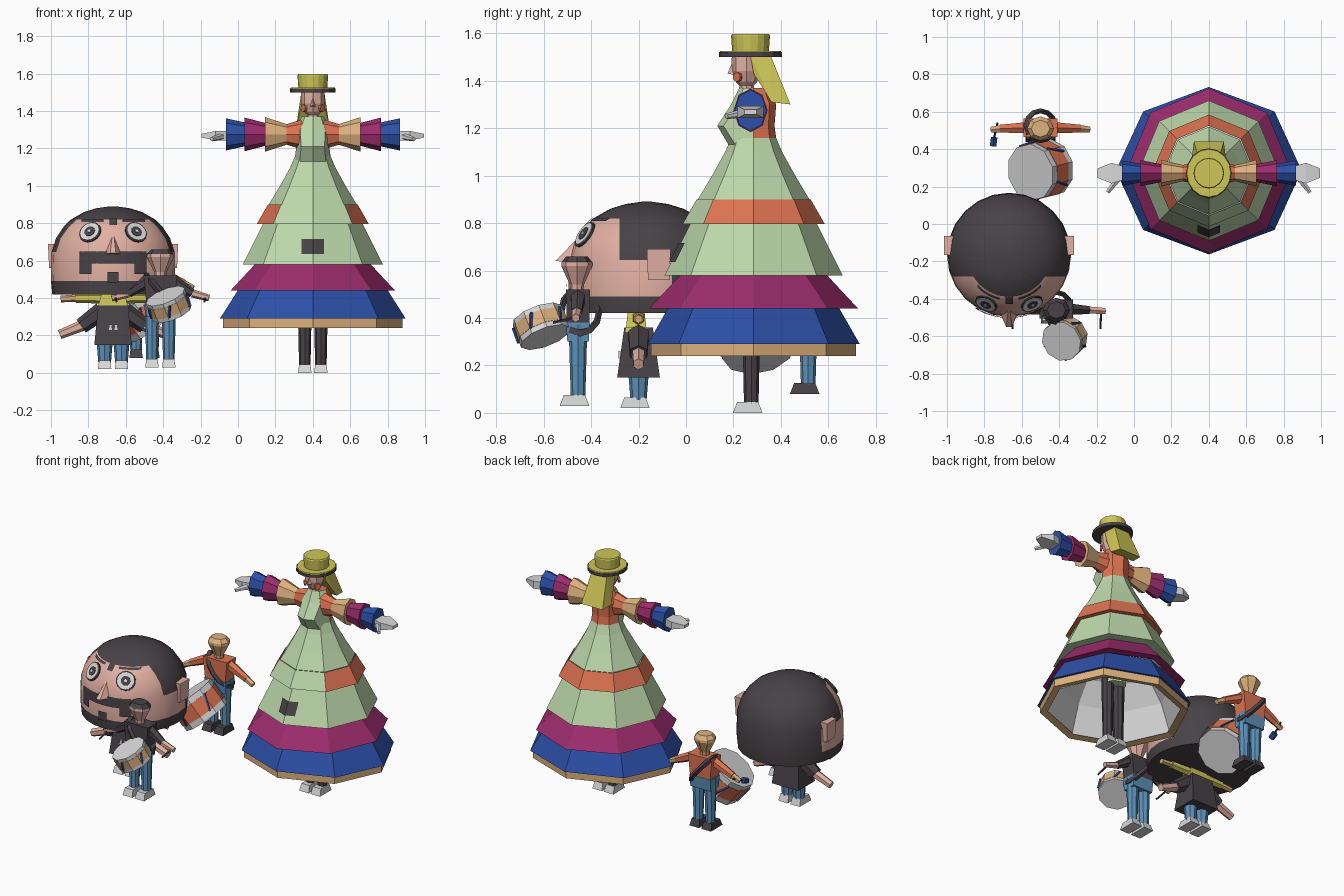
import bpy, bmesh, math
from mathutils import Vector, Matrix

if "Cube" in bpy.data.objects:
    bpy.data.objects.remove(bpy.data.objects["Cube"])


def material(name, *rgb):
    lin = [((c / 255 + 0.055) / 1.055) ** 2.4 for c in rgb] + [1]
    m = bpy.data.materials.new(name)
    m.use_nodes = True
    m.diffuse_color = lin
    m.node_tree.nodes["Principled BSDF"].inputs["Base Color"].default_value = lin
    return m


SKIN = material("skin", 226, 176, 162)
TAN = material("tan", 222, 178, 126)
DARK = material("charcoal", 72, 66, 70)
GREEN = material("pale green", 190, 217, 172)
MAGENTA = material("magenta", 156, 44, 108)
NAVY = material("royal blue", 44, 80, 168)
ORANGE = material("orange", 222, 116, 82)
YELLOW = material("yellow", 206, 198, 88)
JEANS = material("denim blue", 92, 146, 186)
WHITE = material("light grey", 216, 216, 216)


def finish(name, bm, *mats, rule=None):
    bmesh.ops.recalc_face_normals(bm, faces=bm.faces[:])
    if rule:
        for f in bm.faces:
            f.material_index = rule(f.calc_center_median())
    me = bpy.data.meshes.new(name)
    bm.to_mesh(me)
    bm.free()
    for m in mats:
        me.materials.append(m)
    ob = bpy.data.objects.new(name, me)
    bpy.context.collection.objects.link(ob)
    return ob


def lathe_mesh(x, y, rings, n=8, sy=1, caps=True):
    bm = bmesh.new()
    loops = [[bm.verts.new((x + r * math.cos(math.tau * i / n), y + sy * r * math.sin(math.tau * i / n), z))
              for i in range(n)] for z, r in rings]
    for a, b in zip(loops, loops[1:]):
        for i in range(n):
            j = (i + 1) % n
            bm.faces.new((a[i], a[j], b[j], b[i]))
    if caps:
        bm.faces.new(loops[0])
        bm.faces.new(loops[-1])
    return bm


def lathe(name, x, y, rings, *mats, n=8, sy=1, caps=True, rule=None):
    return finish(name, lathe_mesh(x, y, rings, n, sy, caps), *mats, rule=rule)


def tube(name, p0, p1, r0, r1, mat, n=8, sy=1):
    p0, p1 = Vector(p0), Vector(p1)
    d = p1 - p0
    bm = bmesh.new()
    mx = Matrix.Translation((p0 + p1) / 2) @ d.to_track_quat('Z', 'Y').to_matrix().to_4x4()
    bmesh.ops.create_cone(bm, cap_ends=True, segments=n, radius1=r0, radius2=r1, depth=d.length, matrix=mx)
    for v in bm.verts:
        v.co.y = p0.y + (v.co.y - p0.y) * sy
    return finish(name, bm, mat)


def hull(name, pts, mat):
    bm = bmesh.new()
    for p in pts:
        bm.verts.new(p)
    bmesh.ops.convex_hull(bm, input=bm.verts[:])
    return finish(name, bm, mat)


def block(name, x, y, z0, z1, low, top, mat):
    return hull(name, [(x + s * h[0], y + t * h[1], z) for z, h in ((z0, low), (z1, top))
                       for s in (-1, 1) for t in (-1, 1)], mat)


def plate(name, surf, x0, x1, z0, z1, mat, n=6):
    """Thin sheet that follows the front of a surface y = surf(x, z)."""
    bm = bmesh.new()
    bmesh.ops.create_grid(bm, x_segments=n, y_segments=n, size=0.5)
    for v in bm.verts:
        x, z = x0 + (v.co.x + 0.5) * (x1 - x0), z0 + (v.co.y + 0.5) * (z1 - z0)
        v.co = (x, surf(x, z) - 0.008, z)
    return finish(name, bm, mat)


def drum(name, c, axis, r, h, band):
    c, a = Vector(c), Vector(axis).normalized()
    tube(name + "_shell", c - a * h / 2, c + a * h / 2, r, r, WHITE, 10)
    tube(name + "_band", c - a * h * 0.28, c + a * h * 0.28, r * 1.02, r * 1.02, band, 10)
    side = a.orthogonal().normalized() * r * 1.02
    for i in range(5):
        p = Matrix.Rotation(math.tau * i / 5, 3, a) @ side
        q = Matrix.Rotation(math.tau * i / 5 + 0.25, 3, a) @ side
        tube(name + "_cord", c + p - a * h * 0.3, c + q + a * h * 0.3, 0.007, 0.007, NAVY, 4)


def legs(name, x, y, z, top, half, r, cloth, shoe):
    for s in (-1, 1):
        lx = x + s * half
        tube(name + "_leg", (lx, y, z + 0.035), (lx, y, top), r * 0.85, r * 1.1, cloth)
        block(name + "_shoe", lx, y - 0.015, z, z + 0.045, (0.036, 0.062), (0.03, 0.045), shoe)


def drummer(name, x, y, z, shirt, skin, shoe, hair, elbow):
    legs(name, x, y, z, z + 0.34, 0.045, 0.036, JEANS, shoe)
    block(name + "_hips", x, y, z + 0.27, z + 0.35, (0.075, 0.045), (0.08, 0.05), JEANS)
    block(name + "_torso", x, y, z + 0.34, z + 0.49, (0.075, 0.048), (0.09, 0.05), shirt)
    lathe(name + "_head", x, y - 0.005, [(z + 0.48, 0.03), (z + 0.51, 0.033), (z + 0.59, 0.073),
          (z + 0.605, 0.072), (z + 0.63, 0.05)], skin, hair, sy=0.9,
          rule=lambda c: int(c.z > z + 0.603))
    for s in (-1, 1):
        mid = (x + s * elbow, y - 0.005, z + 0.395)
        tube(name + "_sleeve", (x + s * 0.07, y, z + 0.46), mid, 0.034, 0.024, shirt, 6)
        tube(name + "_hand", mid, (x + s * 0.26, y - 0.01, z + 0.37), 0.022, 0.018, skin, 6)
    bpy.ops.mesh.primitive_torus_add(major_segments=12, minor_segments=4, major_radius=0.1, minor_radius=0.017,
                                     location=(x, y + 0.01, z + 0.4), rotation=(0, math.radians(50), 0))
    strap = bpy.context.object
    strap.name = name + "_strap"
    strap.scale = (1.2, 0.8, 1)
    strap.data.materials.append(DARK)


# Tall dancer: skirt tiers
LX, LY = 0.4, 0.285
lathe("hem_ring", LX, LY, [(0.25, 0.43), (0.24, 0.48), (0.29, 0.48)], TAN, sy=0.9, caps=False)
lathe("skirt_lining", LX, LY, [(0.25, 0.45), (0.44, 0.38), (0.58, 0.28), (0.7, 0.06)], WHITE, sy=0.9)\
    .data.polygons[0].material_index = 0
lathe("blue_tier", LX, LY, [(0.29, 0.46), (0.29, 0.497), (0.45, 0.395)], NAVY, sy=0.9, caps=False)
lathe("magenta_tier", LX, LY, [(0.44, 0.38), (0.44, 0.44), (0.585, 0.305)], MAGENTA, caps=False)
lathe("green_tier", LX, LY, [(0.58, 0.29), (0.58, 0.375), (0.8, 0.265)], GREEN, caps=False)
lathe("upper_tier", LX, LY, [(0.795, 0.25), (0.795, 0.3), (0.9, 0.24)], GREEN, ORANGE, caps=False,
      rule=lambda c: int(c.y - LY > -abs(c.x - LX) * 1.5))
lathe("skirt_top", LX, LY, [(0.9, 0.235), (1.0, 0.175), (1.1, 0.12), (1.18, 0.086)], GREEN, caps=False)
plate("skirt_patch", lambda x, z: LY - (0.375 - (z - 0.58) * 0.5) + abs(x - LX) * 0.414,
      LX - 0.06, LX + 0.06, 0.635, 0.715, DARK)

# Open the underside of the lining
lining = bpy.data.objects["skirt_lining"].data
bm = bmesh.new()
bm.from_mesh(lining)
bmesh.ops.delete(bm, geom=[f for f in bm.faces if f.calc_center_median().z < 0.26], context='FACES_ONLY')
bm.to_mesh(lining)
bm.free()
tube("inner_body", (LX, LY, 0.42), (LX, LY, 0.7), 0.075, 0.06, GREEN)
for i in range(4):
    a = math.pi * (i / 2 + 0.25)
    tube("skirt_spoke", (LX, LY, 0.52), (LX + 0.36 * math.cos(a), LY + 0.33 * math.sin(a), 0.42), 0.015, 0.015, GREEN, 4)
legs("dancer", LX, LY - 0.01, 0, 0.46, 0.043, 0.036, DARK, WHITE)

# Bodice with a pointed front
bm = lathe_mesh(LX, LY, [(1.12, 0.1), (1.21, 0.088), (1.3, 0.095), (1.37, 0.06)])
for v in bm.verts:
    if abs(v.co.z - 1.21) < 0.01 and v.co.y < LY - 0.02:
        v.co.y -= 0.065
finish("bodice", bm, GREEN, ORANGE, rule=lambda c: int(c.y > LY - 0.01))

# Arms with flared sleeves
for s in (-1, 1):
    at = lambda d: (LX + s * d, 0.272, 1.275)
    for part, d0, d1, r0, r1, m in (("shoulder", 0.04, 0.14, 0.085, 0.055, ORANGE),
                                    ("tan_sleeve", 0.13, 0.255, 0.052, 0.092, TAN),
                                    ("magenta_sleeve", 0.25, 0.365, 0.06, 0.09, MAGENTA),
                                    ("blue_sleeve", 0.355, 0.465, 0.062, 0.086, NAVY)):
        tube(part, at(d0), at(d1), r0, r1, m, sy=0.78)
    hull("hand", [(LX + s * d, 0.272 + t * w, 1.268 + u * h) for d, w, h in
                  ((0.45, 0.035, 0.025), (0.52, 0.055, 0.025), (0.595, 0.025, 0.01))
                  for t in (-1, 1) for u in (-1, 1)], WHITE)
    tube("thumb", (LX + s * 0.48, 0.25, 1.265), (LX + s * 0.54, 0.17, 1.25), 0.02, 0.012, WHITE, 6)
    tube("cheek", (LX + s * 0.042, 0.222, 1.415), (LX + s * 0.053, 0.213, 1.415), 0.02, 0.02, ORANGE)

# Dancer head, hair and hat
lathe("dancer_head", LX, 0.255, [(1.33, 0.035), (1.38, 0.03), (1.395, 0.045), (1.44, 0.063), (1.51, 0.062)], SKIN)
hull("dancer_nose", [(LX, 0.2, 1.49), (LX - 0.015, 0.2, 1.425), (LX + 0.015, 0.2, 1.425), (LX, 0.175, 1.43)], SKIN)
hull("dancer_hair", [(LX + s * w, y, z) for s in (-1, 1) for w, y, z in
                     ((0.06, 0.27, 1.51), (0.055, 0.355, 1.51), (0.062, 0.285, 1.43),
                      (0.09, 0.36, 1.31), (0.08, 0.44, 1.3))], YELLOW)
lathe("hat_brim", LX, 0.272, [(1.5, 0.122), (1.52, 0.122)], DARK, n=16, sy=1.09)
lathe("hat_brim_top", LX, 0.272, [(1.52, 0.119), (1.526, 0.117)], YELLOW, n=16, sy=1.09)
lathe("hat_crown", LX, 0.272, [(1.52, 0.077), (1.59, 0.082), (1.597, 0.078)], YELLOW, n=16)

# Giant head: skin face with hair, sideburns and beard by region
HX, HY = -0.668, -0.165
PROFILE = [(0.42, 0.325), (0.49, 0.332), (0.645, 0.328), (0.72, 0.305), (0.78, 0.265),
           (0.82, 0.225), (0.86, 0.155), (0.88, 0.09), (0.89, 0.02)]
bm = lathe_mesh(HX, HY, PROFILE, n=24)
for cut in (-0.28, -0.06):
    bmesh.ops.bisect_plane(bm, geom=bm.verts[:] + bm.edges[:] + bm.faces[:], plane_co=(0, cut, 0), plane_no=(0, 1, 0))
head = finish("giant_head", bm, SKIN, DARK, rule=lambda c: 0 if
              (0.49 < c.z < 0.64 and c.y < -0.06) or (0.64 < c.z < 0.82 and c.y < -0.28) else 1)
bpy.ops.object.select_all(action='DESELECT')
head.select_set(True)
bpy.context.view_layer.objects.active = head
bpy.ops.object.shade_smooth_by_angle(angle=math.radians(35))


def face(x, z):
    r = next(ra + (rb - ra) * (z - za) / (zb - za)
             for (za, ra), (zb, rb) in zip(PROFILE, PROFILE[1:]) if za <= z <= zb)
    return HY - math.sqrt(max(r * r - (x - HX) ** 2, 0))


plate("moustache", face, HX - 0.18, HX + 0.18, 0.585, 0.65, DARK, 10)
plate("goatee", face, HX - 0.03, HX + 0.03, 0.48, 0.54, DARK)
plate("forehead_curl", face, HX - 0.02, HX + 0.02, 0.79, 0.825, DARK)
for s in (-1, 1):
    plate("moustache_end", face, HX + s * 0.115, HX + s * 0.18, 0.53, 0.59, DARK)
    plate("eyebrow", face, HX + s * 0.05, HX + s * 0.17, 0.808, 0.819, DARK)
    ex, ez = HX + s * 0.121, 0.75
    p = Vector((ex, face(ex, ez), ez))
    nrm = Vector((ex - HX, p.y - HY, 0.18)).normalized()
    for part, r, d, m in (("eye_rim", 0.062, 0.008, DARK), ("eye_white", 0.054, 0.012, WHITE),
                          ("eye_iris", 0.03, 0.015, DARK), ("eye_glint", 0.009, 0.018, WHITE)):
        tube(part, p, p + nrm * d, r, r, m, 14)
    block("ear", HX + s * 0.322, -0.115, 0.56, 0.69, (0.02, 0.045), (0.026, 0.05), SKIN)
hull("giant_nose", [(HX, -0.42, 0.775), (HX - 0.052, -0.47, 0.635), (HX + 0.052, -0.47, 0.635),
                    (HX - 0.015, -0.55, 0.64), (HX + 0.015, -0.55, 0.64)], SKIN)

# Body below the giant head
BY = -0.2
legs("carrier", HX, BY, 0.02, 0.18, 0.045, 0.04, JEANS, WHITE)
block("dark_tunic", HX, BY, 0.15, 0.36, (0.1, 0.09), (0.08, 0.06), DARK)
block("yellow_shirt", HX, BY - 0.01, 0.34, 0.43, (0.085, 0.045), (0.06, 0.035), YELLOW)
for s in (-1, 1):
    ax = lambda d, z: (HX + s * d, BY, z)
    tube("tunic_sleeve", ax(0.06, 0.33), ax(0.17, 0.25), 0.05, 0.042, DARK, 6)
    tube("costume_hand", ax(0.16, 0.255), ax(0.285, 0.205), 0.03, 0.025, SKIN, 6)
    tube("yellow_sleeve", ax(0.05, 0.4), ax(0.2, 0.4), 0.03, 0.025, YELLOW, 6)
    tube("carrier_hand", ax(0.19, 0.4), ax(0.28, 0.395), 0.02, 0.018, TAN, 6)
    block("tunic_button", HX + s * 0.015, BY - 0.081, 0.23, 0.26, (0.008, 0.004), (0.008, 0.004), WHITE)

# Front drummer
drummer("front_drummer", -0.415, -0.455, 0.03, DARK, SKIN, WHITE, DARK, 0.17)
drum("small_drum", (-0.37, -0.61, 0.365), (-0.35, -0.33, 0.87), 0.112, 0.105, TAN)
for s in (-1, 1):
    tube("drumstick", (-0.415 + s * 0.24, -0.45, 0.405), (-0.415 + s * 0.235, -0.56, 0.38), 0.006, 0.006, DARK, 5)

# Back drummer
drummer("back_drummer", -0.5, 0.515, 0.08, ORANGE, TAN, DARK, TAN, 0.21)
drum("big_drum", (-0.5, 0.29, 0.33), (-0.6, -0.15, 0.78), 0.155, 0.18, ORANGE)
tube("mallet_stick", (-0.73, 0.54, 0.47), (-0.75, 0.45, 0.43), 0.006, 0.006, DARK, 5)
tube("mallet_head", (-0.748, 0.46, 0.435), (-0.753, 0.42, 0.42), 0.02, 0.02, NAVY, 6)
